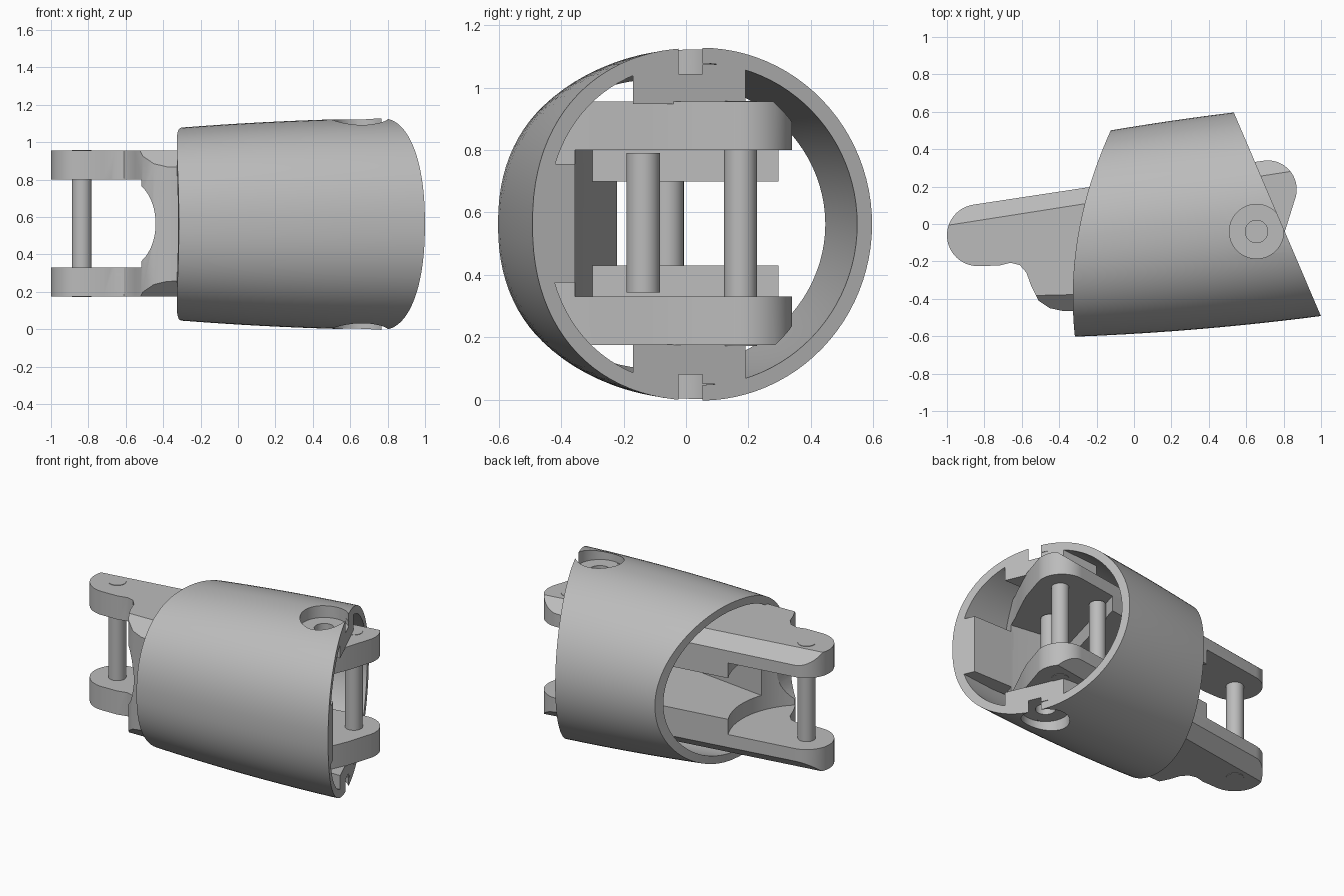
import bpy, bmesh
from math import sin, cos, pi, radians
from mathutils import Vector

old = bpy.data.objects.get("Cube")
if old:
    bpy.data.objects.remove(old, do_unlink=True)

GREY = (0.5, 0.5, 0.5, 1)
grey = bpy.data.materials.new("plain grey")
grey.use_nodes = True
grey.diffuse_color = GREY
grey.node_tree.nodes["Principled BSDF"].inputs["Base Color"].default_value = GREY

MID = 0.5625          # height of the centre line


def finish(bm, name):
    bmesh.ops.recalc_face_normals(bm, faces=bm.faces[:])
    me = bpy.data.meshes.new(name)
    bm.to_mesh(me)
    bm.free()
    ob = bpy.data.objects.new(name, me)
    bpy.context.collection.objects.link(ob)
    me.materials.append(grey)
    smooth(ob)
    return ob


def activate(ob):
    bpy.ops.object.select_all(action='DESELECT')
    ob.select_set(True)
    bpy.context.view_layer.objects.active = ob


def smooth(ob):
    activate(ob)
    bpy.ops.object.shade_smooth_by_angle(angle=radians(30))


def prism_mesh(points, lo, hi, axis='z'):
    """Extrude a 2D outline along z (outline in xy) or y (outline in xz)."""
    bm = bmesh.new()
    place = (lambda a, b, h: (a, b, h)) if axis == 'z' else (lambda a, b, h: (a, h, b))
    rings = [[bm.verts.new(place(a, b, h)) for a, b in points] for h in (lo, hi)]
    n = len(points)
    for ring in rings:
        bm.faces.new(ring)
    for i in range(n):
        j = (i + 1) % n
        bm.faces.new((rings[0][i], rings[0][j], rings[1][j], rings[1][i]))
    return bm


def prism(name, points, lo, hi, axis='z'):
    return finish(prism_mesh(points, lo, hi, axis), name)


def arc(cx, cy, rx, ry, a, b, n):
    steps = [radians(a + (b - a) * i / n) for i in range(n + 1)]
    return [(cx + rx * cos(t), cy + ry * sin(t)) for t in steps]


def cylinder(name, x, y, r, lo, hi, bevel=0):
    bm = prism_mesh(arc(x, y, r, r, 0, 352.5, 47), lo, hi)
    if bevel:
        rims = [e for e in bm.edges if abs(e.verts[0].co.z - e.verts[1].co.z) < 1e-5]
        bmesh.ops.bevel(bm, geom=rims, offset=bevel, segments=3, profile=0.5, affect='EDGES')
    return finish(bm, name)


def cut(ob, cutters):
    for c in cutters:
        activate(ob)
        mod = ob.modifiers.new("cut", 'BOOLEAN')
        mod.operation = 'DIFFERENCE'
        mod.solver = 'EXACT'
        mod.object = c
        bpy.ops.object.modifier_apply(modifier=mod.name)
    smooth(ob)


def drop(cutters):
    for c in cutters:
        bpy.data.objects.remove(c, do_unlink=True)


# Slanted joint face and curved rear rim of the shell
def face_x(y):
    return 0.532 + (0.6 - y) * 0.428


def rim_x(y):
    return -0.288 + 0.2 * y + 0.255 * y * y


# Oval cross-section, slightly squarer on the front side
def section(x, t, wall):
    ry = 0.554 + 0.05 * x - 0.035 * x * x - wall
    rz = 0.537 + 0.06 * x - 0.03 * x * x - wall
    c, s = cos(t), sin(t)
    if c < 0:
        c, s = -abs(c) ** 0.9, (abs(s) ** 0.9) * (1 if s > 0 else -1)
    return -0.033 + 0.11 * x + ry * c, MID + rz * s


def end_at(rule, t, wall):
    x = 0.0
    for _ in range(25):
        x = rule(section(x, t, wall)[0])
    return x


# Outer shell: tapered oval tube with a thin wall
bm = bmesh.new()
SIDES, ROWS = 96, 10
columns = []
for i in range(SIDES):
    t = 2 * pi * i / SIDES
    loop = []
    for wall, order in ((0, range(ROWS + 1)), (0.05, range(ROWS, -1, -1))):
        a, b = end_at(rim_x, t, wall), end_at(face_x, t, wall)
        for k in order:
            x = a + (b - a) * k / ROWS
            loop.append(bm.verts.new((x, *section(x, t, wall))))
    columns.append(loop)
for i in range(SIDES):
    p, q = columns[i], columns[(i + 1) % SIDES]
    for k in range(len(p)):
        m = (k + 1) % len(p)
        bm.faces.new((p[k], p[m], q[m], q[k]))
shell = finish(bm, "shell")

# Inner link: one outline carrying both forks, set back from the joint face in front
outline = arc(-0.835, -0.06, 0.165, 0.165, 99, 270, 24)
outline += [(-0.72, -0.222), (-0.66, -0.207), (-0.61, -0.22), (-0.575, -0.26), (-0.55, -0.33),
            (-0.51, -0.41), (-0.45, -0.45), (-0.38, -0.465), (-0.33, -0.465), (0.63, -0.43),
            (0.655, -0.36), (0.69, -0.28), (0.73, -0.2), (0.77, -0.12), (0.81, -0.03)]
outline += arc(0.715, 0.185, 0.155, 0.155, -15, 99, 16)
bm = prism_mesh(outline, 0.175, 0.955)

# Chamfers along the back and front edges, above and below
for s in (1, -1):
    top = MID + s * 0.39
    for point, normal in (((-0.27, 0.11, top), (-0.011, 0.07, s * 0.08)),
                          ((-0.33, -0.38, top), (0.002, -0.085, s * 0.085))):
        res = bmesh.ops.bisect_plane(bm, geom=bm.verts[:] + bm.edges[:] + bm.faces[:],
                                     plane_co=point, plane_no=Vector(normal).normalized(),
                                     clear_outer=True)
        edges = [g for g in res["geom_cut"] if isinstance(g, bmesh.types.BMEdge)]
        bmesh.ops.edgeloop_fill(bm, edges=edges)
link = finish(bm, "inner_link")

# Fork opening with round clearance, joint pocket and narrower middle passage
fork = [(-1.2, 0.33)] + arc(-0.6, MID + 0.0025, 0.16, 0.235, -90, 90, 28) + [(-1.2, 0.8)]
clearance = [(-1.2, -0.4)] + arc(-0.835, -0.06, 0.47, 0.47, -46, 60, 28) + [(-1.2, 0.35)]
pocket = [(0.25, -0.3), (0.64, -0.355), (1.2, -0.355), (1.2, 0.6), (0.5, 0.6)]
passage = [(-0.7, -0.22), (-0.4, -0.22), (0.25, -0.3), (0.6, -0.34), (0.6, 0.6), (-0.7, 0.6)]
cutters = [prism("fork_cutter", fork, -1, 1, 'y'),
           prism("clearance_cutter", clearance, 0.33, 0.8),
           prism("pocket_cutter", pocket, 0.33, 0.8),
           prism("passage_cutter", passage, 0.43, 0.7)]
cut(link, cutters)
drop(cutters)

# Filler wall between the shell and the joint pocket
prism("front_wall", [(0.1, -0.45), (face_x(-0.45), -0.45),
                     (face_x(-0.355), -0.355), (0.1, -0.355)], 0.375, 0.755)

# Screw bosses with stepped holes, above and below
boss_plan = [(0.45, -0.17), (face_x(-0.17), -0.17), (face_x(0.19), 0.19), (0.45, 0.19)]
for s, side in ((1, "top"), (-1, "bottom")):
    def span(a, b):
        return sorted((MID + s * a, MID + s * b))
    boss = prism(side + "_boss", boss_plan, *span(0.385, 0.512))
    recess = cylinder("recess_cutter", 0.655, -0.04, 0.145, *span(0.482, 0.7))
    hole = cylinder("hole_cutter", 0.655, -0.04, 0.06, *span(0.4, 0.6))
    cut(shell, [recess])
    cut(boss, [recess, hole])
    drop([recess, hole])

# Hinge pins and loose inner pins
cylinder("rear_hinge_pin", -0.835, -0.06, 0.053, 0.172, 0.958)
cylinder("joint_hinge_pin", 0.72, 0.175, 0.053, 0.172, 0.958)
cylinder("front_inner_pin", 0.54, -0.137, 0.054, 0.343, 0.79, 0.012)
cylinder("back_inner_pin", 0.43, 0.175, 0.05, 0.343, 0.79, 0.012)
